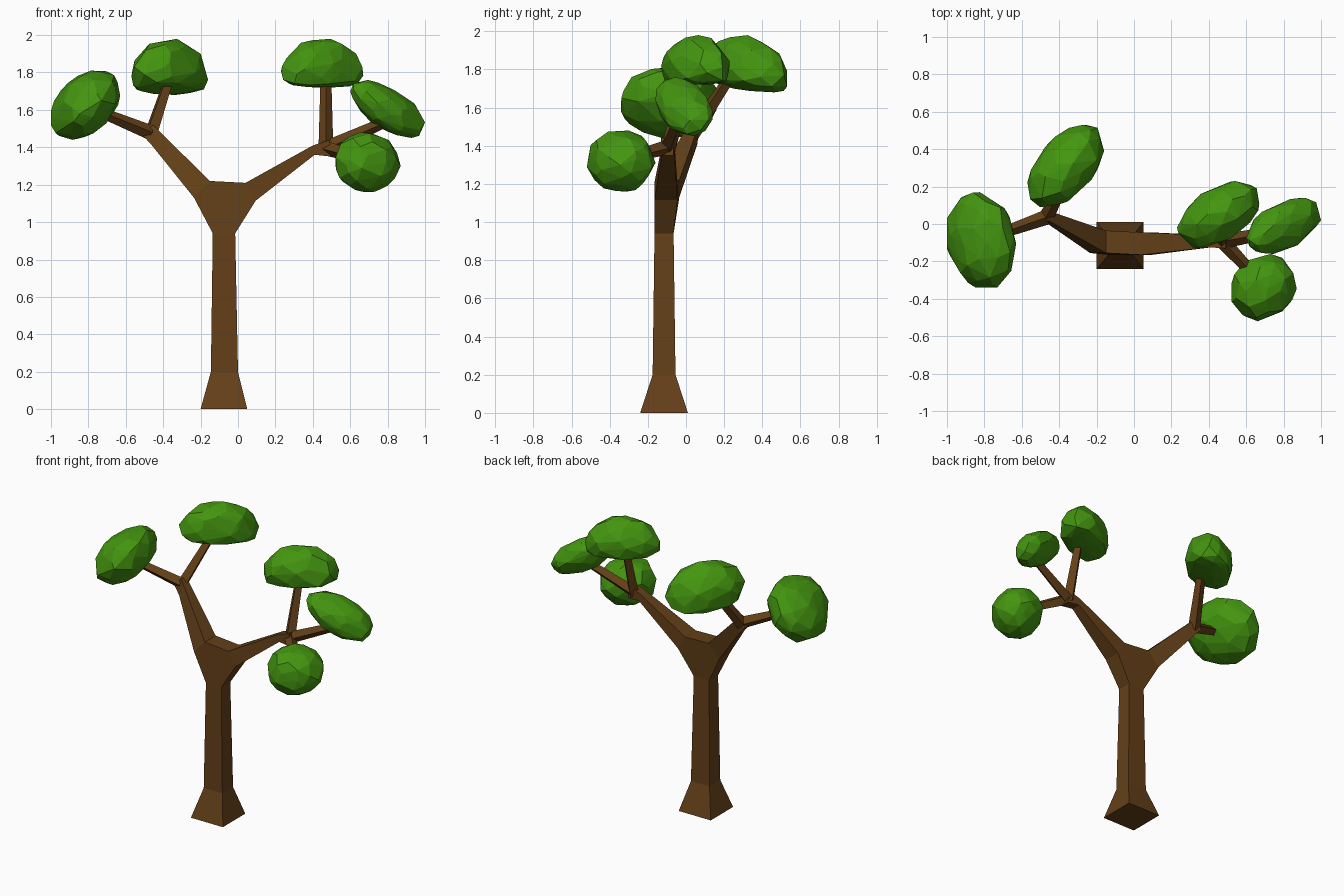
import bpy, bmesh, math, random
from mathutils import Vector

if "Cube" in bpy.data.objects:
    bpy.data.objects.remove(bpy.data.objects["Cube"])

random.seed(4)

def material(name, rgb):
    m = bpy.data.materials.new(name)
    m.diffuse_color = (*rgb, 1)
    m.use_nodes = True
    m.node_tree.nodes["Principled BSDF"].inputs["Base Color"].default_value = m.diffuse_color
    return m

BARK = material("bark", (0.127, 0.051, 0.009))
GREEN = material("foliage", (0.058, 0.305, 0.005))

def finish(bm, name, mat):
    bmesh.ops.recalc_face_normals(bm, faces=bm.faces)
    me = bpy.data.meshes.new(name)
    bm.to_mesh(me)
    bm.free()
    me.materials.append(mat)
    ob = bpy.data.objects.new(name, me)
    bpy.context.collection.objects.link(ob)
    return ob

def ring(bm, a, b, y0, y1):
    """Four-sided section through profile points a and b (x, z), from y0 to y1."""
    return [bm.verts.new((p[0], y, p[1])) for p, y in ((a, y0), (b, y0), (b, y1), (a, y1))]

def loft(bm, rings):
    for r, s in zip(rings, rings[1:]):
        for i in range(4):
            j = (i + 1) % 4
            bm.faces.new((r[i], r[j], s[j], s[i]))

# Trunk, fork and the two main arms as one square-section mesh
bm = bmesh.new()
trunk = [ring(bm, (-.20, 0), (.05, 0), -.24, .01),
         ring(bm, (-.145, .2), (0, .2), -.175, -.055),
         ring(bm, (-.135, .94), (-.015, .94), -.165, -.065)]
left = [ring(bm, (-.235, 1.13), (-.15, 1.22), -.155, -.035),
        ring(bm, (-.46, 1.41), (-.425, 1.49), .0, .06),
        ring(bm, (-.51, 1.465), (-.455, 1.52), .015, .065)]
right = [ring(bm, (.095, 1.115), (.04, 1.21), -.165, -.045),
         ring(bm, (.41, 1.36), (.40, 1.41), -.125, -.06),
         ring(bm, (.50, 1.35), (.49, 1.44), -.13, -.065)]
for part in (trunk, left, right):
    loft(bm, part)
for cap in (trunk[0], left[-1], right[-1]):
    bm.faces.new(cap)
t, l, r = trunk[-1], left[0], right[0]
bm.faces.new((t[0], t[1], r[0], r[1], l[1], l[0]))
bm.faces.new((t[3], t[2], r[3], r[2], l[2], l[3]))
bm.faces.new((t[0], t[3], l[3], l[0]))
bm.faces.new((t[1], t[2], r[3], r[0]))
bm.faces.new((l[1], l[2], r[2], r[1]))
finish(bm, "trunk_and_arms", BARK)

# Thin square twigs that run from the arm ends into the foliage
def twig(name, start, end, r0=.04, r1=.028):
    a, b = Vector(start), Vector(end)
    bm = bmesh.new()
    bmesh.ops.create_cone(bm, cap_ends=True, segments=4, radius1=r0, radius2=r1,
                          depth=(b - a).length)
    ob = finish(bm, name, BARK)
    ob.rotation_mode = 'QUATERNION'
    ob.rotation_quaternion = (b - a).to_track_quat('Z', 'Y')
    ob.location = (a + b) / 2

twig("twig_left_outer", (-.47, .035, 1.48), (-.74, -.06, 1.59))
twig("twig_left_upper", (-.47, .035, 1.46), (-.36, .25, 1.79))
twig("twig_right_upper", (.47, -.095, 1.38), (.47, .02, 1.80))
twig("twig_right_outer", (.46, -.095, 1.39), (.82, -.03, 1.55))
twig("twig_right_front", (.47, -.09, 1.395), (.66, -.29, 1.34))

# Faceted foliage clump: a slanted ellipsoid hull fitted into a box
def clump(name, lo, hi, xy=0, xz=0, yz=0, flat=1.0, n=62):
    bm = bmesh.new()
    cy = math.sqrt(1 - xy * xy)
    c = (yz - xy * xz) / cy
    cz = math.sqrt(max(.05, 1 - xz * xz - c * c))
    pts = []
    for i in range(n):
        w = 1 - 2 * (i + .5) / n
        ang = i * 2.39996 + random.uniform(-.25, .25)
        s = math.sqrt(1 - w * w)
        k = random.uniform(.95, 1.04)
        u, v, w = k * s * math.cos(ang), k * s * math.sin(ang), k * w
        if w < -flat:                       # squash the underside
            w = -flat + .2 * (w + flat)
        pts.append((u, xy * u + cy * v, xz * u + c * v + cz * w))
    mn = [min(p[a] for p in pts) for a in range(3)]
    mx = [max(p[a] for p in pts) for a in range(3)]
    for p in pts:
        bm.verts.new([lo[a] + (hi[a] - lo[a]) * (p[a] - mn[a]) / (mx[a] - mn[a])
                      for a in range(3)])
    res = bmesh.ops.convex_hull(bm, input=bm.verts)
    bmesh.ops.delete(bm, geom=[v for v in bm.verts if not v.link_faces], context='VERTS')
    finish(bm, name, GREEN)

clump("foliage_left_outer", (-1, -.34, 1.44), (-.63, .17, 1.81), xy=-.12, xz=.35)
clump("foliage_left_upper", (-.57, .09, 1.68), (-.16, .53, 1.98), xy=.45, yz=-.15, flat=.3)
clump("foliage_right_upper", (.23, -.13, 1.72), (.67, .23, 1.98), xy=.45, flat=.35)
clump("foliage_right_outer", (.60, -.16, 1.45), (1, .14, 1.76), xy=.45, xz=-.6, yz=-.25)
clump("foliage_right_front", (.52, -.52, 1.16), (.87, -.16, 1.48), xy=.12)
